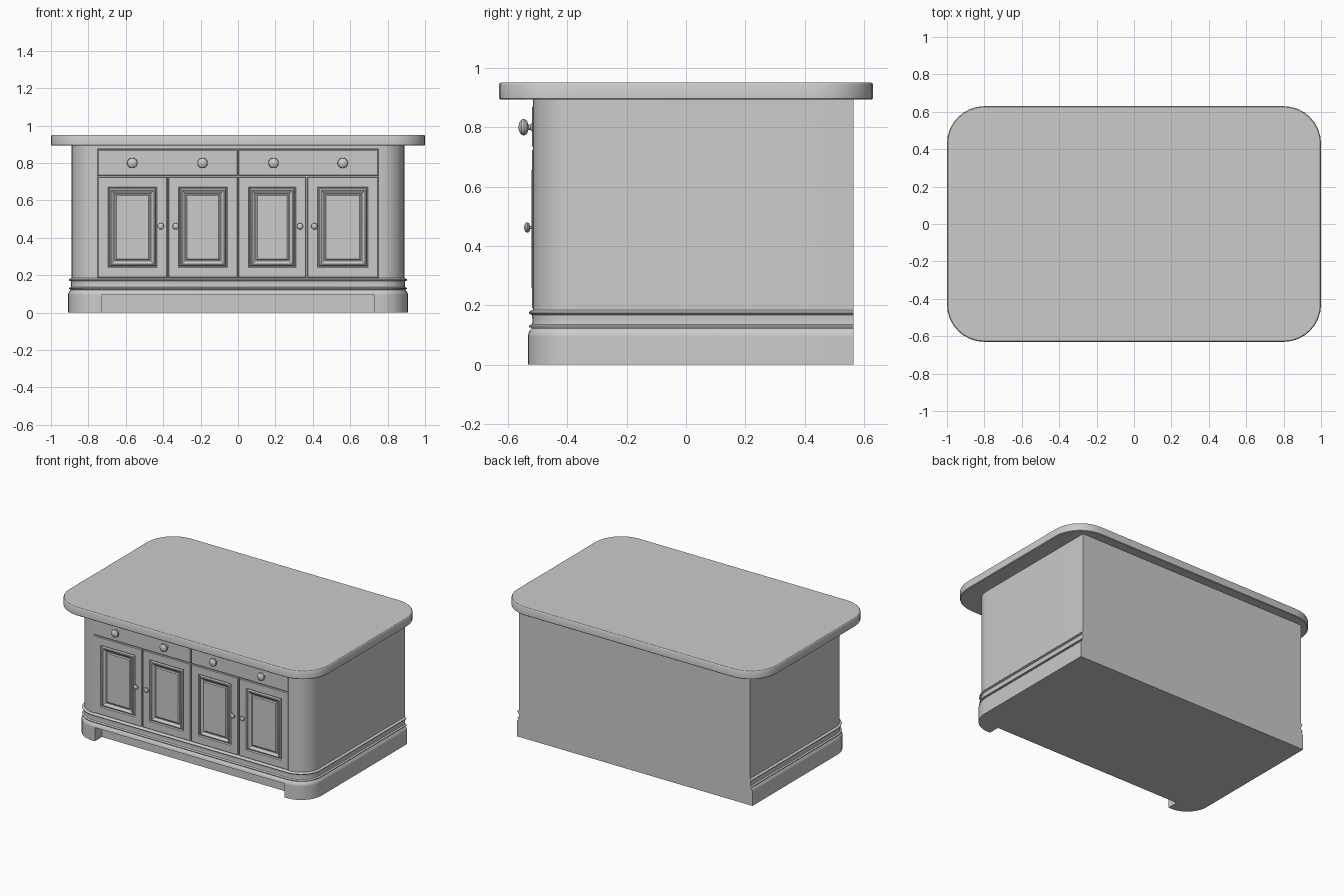
import bpy, bmesh, math

if "Cube" in bpy.data.objects:
    bpy.data.objects.remove(bpy.data.objects["Cube"])


def finish(name, bm, angle=30):
    bmesh.ops.recalc_face_normals(bm, faces=bm.faces[:])
    me = bpy.data.meshes.new(name)
    bm.to_mesh(me)
    bm.free()
    ob = bpy.data.objects.new(name, me)
    bpy.context.collection.objects.link(ob)
    bpy.ops.object.select_all(action='DESELECT')
    bpy.context.view_layer.objects.active = ob
    ob.select_set(True)
    bpy.ops.object.shade_smooth_by_angle(angle=math.radians(angle))
    return ob


def loft(name, rings):
    """Skin a stack of equal-length closed rings and cap both ends."""
    bm = bmesh.new()
    vs = [[bm.verts.new(p) for p in ring] for ring in rings]
    n = len(vs[0])
    for a, b in zip(vs, vs[1:]):
        for i in range(n):
            j = (i + 1) % n
            bm.faces.new((a[i], a[j], b[j], b[i]))
    bm.faces.new(vs[0][::-1])
    bm.faces.new(vs[-1])
    return finish(name, bm)


def arc(cx, cy, r, start, steps=8):
    return [(cx + r * math.cos(math.radians(start + 90 * i / steps)),
             cy + r * math.sin(math.radians(start + 90 * i / steps)))
            for i in range(steps + 1)]


def body_plan(o=0.0, notch=None):
    """Plan with rounded front corners, square back, optional front recess."""
    w, f, r, back = 0.89 + o, -0.515 - o, 0.14 + o, 0.565
    pts = arc(-w + r, f + r, r, 180)
    if notch:
        nx, ny = notch
        pts += [(-nx, f), (-nx, ny), (nx, ny), (nx, f)]
    return pts + arc(w - r, f + r, r, 270) + [(w, back), (-w, back)]


def at(plan, z):
    return [(x, y, z) for x, y in plan]


def top_plan(o):
    w, d, r = 1.0 - o, 0.63 - o, 0.2 - o
    return (arc(w - r, d - r, r, 0) + arc(-w + r, d - r, r, 90)
            + arc(-w + r, -d + r, r, 180) + arc(w - r, -d + r, r, 270))


def front_panel(name, x0, x1, z0, z1, steps):
    """Slab on the front; steps are (inset, y) rings from back to centre."""
    loft(name, [[(x0 + m, y, z0 + m), (x1 - m, y, z0 + m),
                 (x1 - m, y, z1 - m), (x0 + m, y, z1 - m)] for m, y in steps])


def knob(name, x, z, s):
    """Turned knob projecting forward from the front."""
    prof = [(0.016, -0.005), (0.016, 0.004), (0.009, 0.008), (0.009, 0.016),
            (0.022, 0.021), (0.028, 0.030), (0.026, 0.039), (0.016, 0.046),
            (0.005, 0.049)]
    n = 16
    loft(name, [[(x + s * r * math.cos(2 * math.pi * i / n), -0.515 - s * d,
                  z + s * r * math.sin(2 * math.pi * i / n))
                 for i in range(n)] for r, d in prof])


# Rounded worktop
loft("worktop", [at(top_plan(o), z) for o, z in
                 [(0.004, 0.893), (0, 0.897), (0, 0.944), (0.002, 0.948), (0.005, 0.95)]])

# Cabinet body, recessed in front for the doors and drawers
loft("cabinet_body", [at(body_plan(0, (0.755, -0.501)), z) for z in (0.185, 0.894)])

# Moulded band around the bottom of the cabinet
loft("base_moulding", [at(body_plan(o), z) for o, z in
                       [(0.018, 0.095), (0.018, 0.100), (0.013, 0.113), (0.005, 0.122),
                        (0.005, 0.125), (0.013, 0.126), (0.014, 0.131), (0.004, 0.136),
                        (0.002, 0.150), (0.004, 0.168), (0.013, 0.172), (0.014, 0.177),
                        (0.010, 0.181), (0.0, 0.185)]])

# Plinth with front feet either side of a toe recess
loft("plinth_with_feet", [at(body_plan(0.018, (0.73, -0.455)), z) for z in (0, 0.095)])

# Top rail above the drawers
front_panel("top_rail", -0.755, 0.755, 0.876, 0.894, [(0, -0.50), (0, -0.514)])

# Drawers
for side, x0, x1 in (("left", -0.75, -0.003), ("right", 0.003, 0.75)):
    front_panel(side + "_drawer", x0, x1, 0.732, 0.871,
                [(0, -0.50), (0, -0.515), (0.003, -0.518)])

# Doors with moulded raised panels
door_steps = [(0, -0.50), (0, -0.515), (0.003, -0.518), (0.054, -0.518),
              (0.058, -0.509), (0.061, -0.509), (0.066, -0.518), (0.072, -0.520),
              (0.080, -0.514), (0.088, -0.508), (0.093, -0.508), (0.100, -0.513)]
for i, (x0, x1) in enumerate([(-0.75, -0.378), (-0.372, -0.003),
                              (0.003, 0.363), (0.371, 0.75)]):
    front_panel("door_%d" % (i + 1), x0, x1, 0.188, 0.726, door_steps)

# Knobs
for i, x in enumerate((-0.565, -0.19, 0.19, 0.56)):
    knob("drawer_knob_%d" % (i + 1), x, 0.80, 1.0)
for i, x in enumerate((-0.413, -0.333, 0.332, 0.408)):
    knob("door_knob_%d" % (i + 1), x, 0.462, 0.62)
